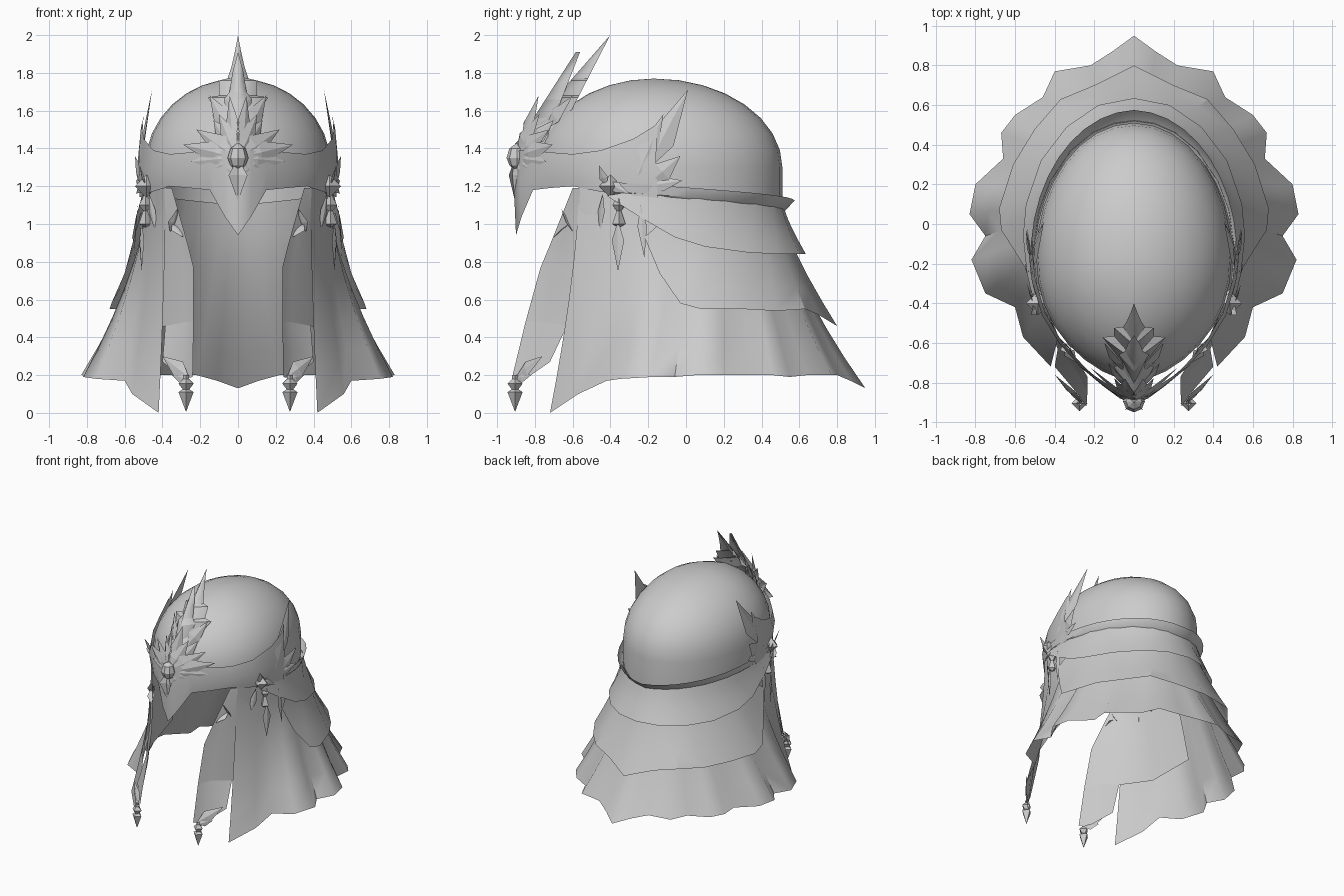
import bpy, bmesh
from math import sin, cos, pi, atan2
from mathutils import Vector

cube = bpy.data.objects.get("Cube")
if cube:
    bpy.data.objects.remove(cube)

steel = bpy.data.materials.new("plain_grey")
steel.use_nodes = True
grey = (0.6, 0.6, 0.6, 1)
steel.diffuse_color = grey
steel.node_tree.nodes["Principled BSDF"].inputs["Base Color"].default_value = grey
CY = -0.17  # helmet centre line


def finish(name, bm, angle=35):
    """Turn a half mesh into a mirrored object."""
    bmesh.ops.remove_doubles(bm, verts=bm.verts, dist=0.0005)
    bmesh.ops.recalc_face_normals(bm, faces=bm.faces)
    mesh = bpy.data.meshes.new(name)
    bm.to_mesh(mesh)
    bm.free()
    mesh.materials.append(steel)
    ob = bpy.data.objects.new(name, mesh)
    bpy.context.collection.objects.link(ob)
    mod = ob.modifiers.new("mirror", "MIRROR")
    mod.merge_threshold = 0.001
    bpy.ops.object.select_all(action="DESELECT")
    ob.select_set(True)
    bpy.context.view_layer.objects.active = ob
    bpy.ops.object.shade_smooth_by_angle(angle=angle * pi / 180)


def sheet(name, rows, angle=35):
    """Skin a grid of points."""
    bm = bmesh.new()
    grid = [[bm.verts.new(p) for p in row] for row in rows]
    for r, s in zip(grid, grid[1:]):
        for i in range(len(r) - 1):
            bm.faces.new((r[i], r[i + 1], s[i + 1], s[i]))
    finish(name, bm, angle)


def egg(a, z, rx=0.5, back=0.68, front=0.68):
    """Helmet plan outline; angle 0 is the back."""
    c = cos(a)
    taper = 1 - 0.2 * max(0, -c) ** 4
    return Vector((rx * sin(a) * taper, CY + c * (back if c > 0 else front), z))


def layer(name, bottom, rx, back, z_back, z_front, bend=1.3, steps=4, angle=25):
    """Flared cloth layer from an egg outline to a given hem."""
    cols = []
    for p in bottom:
        p = Vector(p)
        a = atan2(p.x, p.y - CY) * 0.88
        top = egg(a, z_back + (z_front - z_back) * a / 2.2, rx, back)
        col = []
        for k in range(steps + 1):
            t = k / steps
            q = top.lerp(p, t ** bend)
            q.z = top.z + (p.z - top.z) * t
            col.append(q)
        cols.append(col)
    sheet(name, cols, angle)


def blades(name, specs):
    """Ridged leaf blades: base, tip, width, facing direction."""
    bm = bmesh.new()
    for base, tip, width, face in specs:
        b, t, n = Vector(base), Vector(tip), Vector(face).normalized()
        side = (t - b).cross(n).normalized() * width / 2
        m = b.lerp(t, 0.4)
        v = [bm.verts.new(p) for p in (b, m - side, t, m + side, m + n * width * 0.12)]
        for i in range(4):
            bm.faces.new((v[i], v[(i + 1) % 4], v[4]))
    finish(name, bm, 10)


def drop(name, x, y, profile, sides=4):
    """Faceted hanging bead."""
    sheet(name, [[(x + r * cos(2 * pi * i / sides), y + r * sin(2 * pi * i / sides), z)
                  for i in range(sides + 1)] for r, z in profile], 20)


# Dome
rows = []
N = 16
for k in range(9):
    e = pi / 2 * (1 - k / 8)
    r = cos(e)
    rows.append([egg(pi * i / N, 1.3 + 0.47 * sin(e), 0.493 * r, 0.68 * r, 0.62 * r)
                 for i in range(N + 1)])
rows.append([egg(pi * i / N, 1.06 + 0.15 * min(1, i / 10), .493, .68, .62) for i in range(N + 1)])
sheet("dome", rows)

# Brow band with nose guard and swept side points: x, y, low z, high z
brow = [(0, -.9, .94, 1.39), (.07, -.87, 1.04, 1.39), (.15, -.81, 1.18, 1.38),
        (.25, -.725, 1.19, 1.38), (.365, -.6, 1.2, 1.37), (.455, -.45, 1.17, 1.39),
        (.505, -.28, 1.15, 1.45), (.52, -.15, 1.14, 1.53)]
sheet("brow_band", [[(x, y, lo), (x * 1.02, y - .01, (lo + hi) / 2), (x * .985, y, hi)]
                    for x, y, lo, hi in brow])
blades("side_feathers", [
    ((.52, -.22, 1.27), (.455, .01, 1.71), .14, (1, 0, .1)),
    ((.52, -.26, 1.25), (.5, -.12, 1.58), .11, (1, 0, .1)),
    ((.515, -.19, 1.22), (.545, -.03, 1.36), .11, (1, 0, .1)),
    ((.51, -.2, 1.2), (.54, -.02, 1.23), .08, (1, 0, .1))])

# Collar strip around the neck
collar = []
for i in range(13):
    a = 1.95 * i / 12
    z = 1.11 + 0.1 * i / 12
    collar.append([egg(a, z + .015, .53 - .01 * i / 12, .745 - .03 * i / 12),
                   egg(a, z - .035, .515, .7), egg(a, z - .05, .5, .67)])
sheet("collar", collar)

# Overlapping neck layers
layer("upper_neck_layer", [(0, .635, .84), (.18, .6, .84), (.34, .49, .84), (.47, .32, .85),
                           (.545, .1, .88), (.56, -.06, .93), (.54, -.25, 1.04),
                           (.5, -.42, 1.15)], .51, .69, 1.08, 1.19, 1.2)
layer("middle_neck_layer", [(0, .8, .46), (.2, .7, .52), (.37, .63, .55), (.5, .48, .54),
                            (.61, .3, .55), (.68, .08, .55), (.67, -.03, .58),
                            (.6, -.14, .74), (.55, -.22, .93)], .52, .7, .98, 1.1, 1.2)

# Scalloped skirt
layer("skirt", [(0, .95, .13), (.11, .87, .17), (.22, .8, .2), (.4, .77, .2), (.46, .64, .2),
                (.6, .55, .19), (.67, .46, .2), (.66, .33, .2), (.8, .2, .2),
                (.83, .05, .2), (.75, -.06, .19), (.82, -.18, .19), (.75, -.35, .18),
                (.6, -.42, .17), (.56, -.57, .1), (.42, -.72, 0)],
      .48, .66, 1.1, 1.2, 1.5, 6, 50)

# Cheek cloth and front strips
sheet("cheek_cloth", [
    [(.33, -.62, 1.06), (.35, -.6, 1.19), (.39, -.56, 1.19), (.45, -.4, 1.18), (.48, -.1, 1.15)],
    [(.265, -.72, .89), (.31, -.65, .92), (.38, -.575, .95), (.465, -.39, .92), (.5, -.08, .9)],
    [(.235, -.77, .77), (.29, -.69, .78), (.375, -.59, .75), (.48, -.38, .7), (.53, -.06, .7)],
    [(.235, -.85, .48), (.285, -.75, .48), (.385, -.63, .46), (.5, -.38, .43),
     (.56, -.04, .48)]], 20)
sheet("front_strip_end", [
    [(.235, -.85, .48), (.285, -.75, .48), (.385, -.63, .46)],
    [(.24, -.92, .19), (.29, -.85, .18), (.4, -.72, .27)]], 20)
blades("strip_end_leaves", [
    ((.26, -.9, .19), (.4, -.76, .3), .09, (.5, -1, .2)),
    ((.27, -.9, .18), (.35, -.82, .2), .06, (.5, -1, .2))])
drop("strip_bead", .275, -.905, [(0, .005), (.04, .11), (.018, .125), (.04, .155), (.015, .18),
                                 (.015, .2)])
blades("cheek_clasp", [((.36, -.6, .96), (.32, -.66, 1.08), .06, (-.5, -1, 0)),
                       ((.35, -.62, 1.0), (.29, -.7, .93), .06, (-.5, -1, 0))])

# Temple jewel, bead and hanging leaves
drop("temple_jewel", .485, -.4, [(0, 1.14), (.06, 1.2), (0, 1.26)])
drop("temple_bead", .49, -.355, [(0, .98), (.035, 1.0), (.012, 1.07), (.035, 1.1), (.01, 1.15)])
blades("temple_leaves", [
    ((.51, -.36, 1.02), (.51, -.36, .75), .07, (1, -.4, 0)),
    ((.47, -.44, 1.16), (.43, -.46, .93), .05, (1, -1, 0)),
    ((.53, -.24, 1.1), (.55, -.22, .82), .05, (1, 0, 0)),
    ((.5, -.42, 1.22), (.54, -.3, 1.16), .06, (1, -.4, 0)),
    ((.49, -.42, 1.2), (.52, -.46, 1.31), .05, (1, -.4, 0))])

# Star of broad leaves on the brow
specs = []
for x, z, w in [(.29, 1.42, .13), (.22, 1.5, .13), (.1, 1.58, .13), (.25, 1.33, .12),
                (.2, 1.26, .12), (.12, 1.2, .11), (0, 1.12, .12)]:
    specs.append(((0, -.905, 1.35), (x, -.905 + .66 * x + max(0, z - 1.4) * .35, z), w,
                  (.66, -1, .1)))
blades("brow_star", specs)
drop("brow_gem", 0, -.895, [(0, 1.28), (.04, 1.31), (.055, 1.35), (.04, 1.4), (0, 1.43)], 8)


# Tall crest, rear and front plates folded along a centre ridge
def crest(name, outline, y0, slope, ridge):
    sheet(name, [[(0, y0 + slope * (z - 1.4) - ridge * (2 - z), z),
                  (x, y0 + slope * (z - 1.4), z)] for x, z in outline], 10)


crest("rear_crest", [(.06, 1.4), (.12, 1.48), (.1, 1.58), (.16, 1.67), (.1, 1.68), (.1, 1.76),
                     (.055, 1.77), (.035, 1.83), (.015, 1.92), (0, 2.0)], -.71, .515, .36)
crest("front_crest", [(.08, 1.4), (.1, 1.5), (.05, 1.56), (.075, 1.66), (.045, 1.7),
                      (.03, 1.8), (0, 1.91)], -.76, .39, .25)
blades("crest_leaves", [((.02, -.87, 1.42), (.045, -.78, 1.68), .09, (.8, -1, .2)),
                        ((.05, -.75, 1.5), (.15, -.6, 1.68), .1, (.6, -1, .2)),
                        ((.05, -.82, 1.42), (.13, -.7, 1.55), .1, (.8, -1, .2))])
